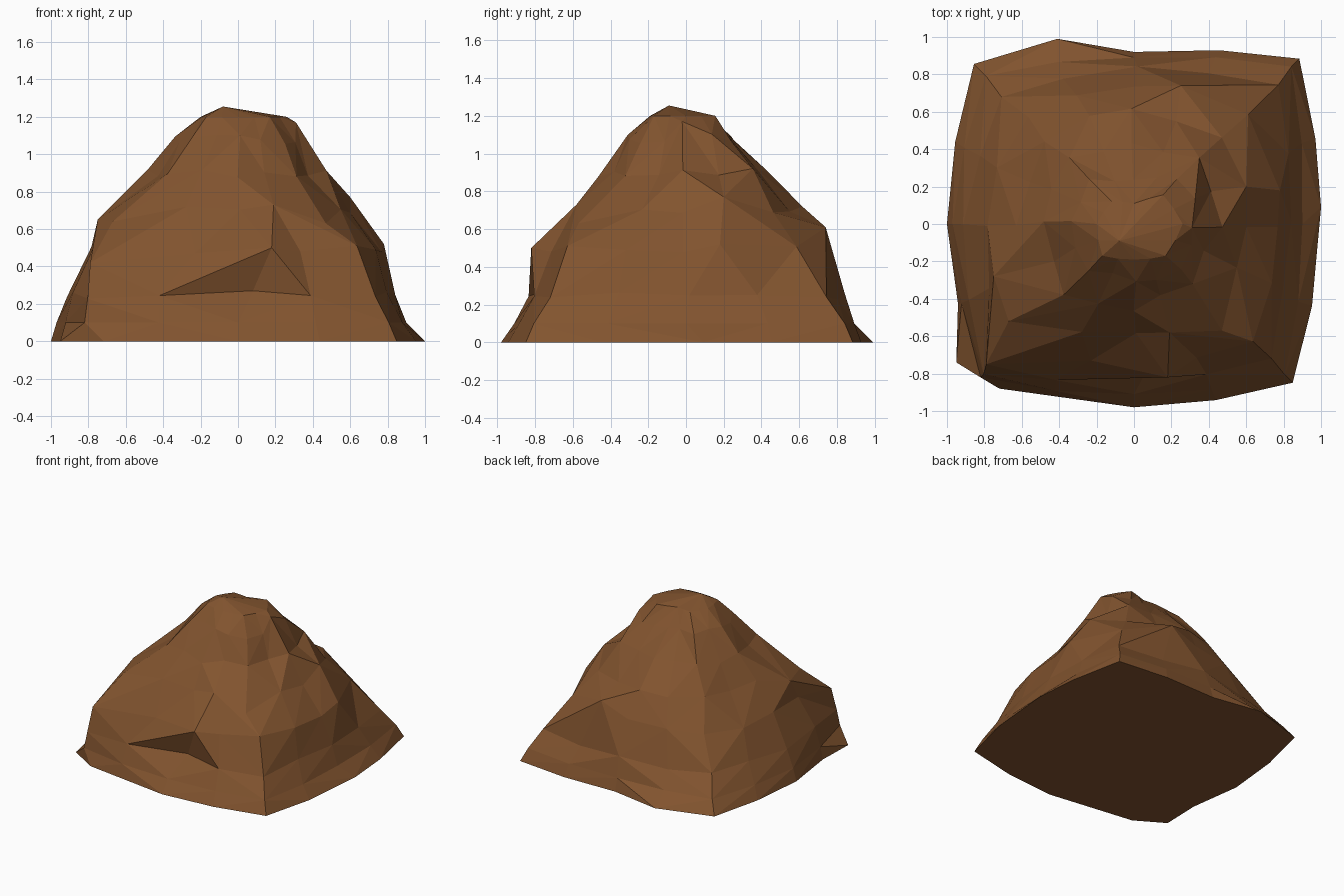
import bpy, bmesh, math, random
from mathutils import Vector

if "Cube" in bpy.data.objects:
    bpy.data.objects.remove(bpy.data.objects["Cube"])

random.seed(11)
LEVELS = [0, .1, .25, .5, .7, .9, 1.08, 1.2]
# slope profiles: distance from the centre at each level, every 45 degrees from +x
PROFILES = [
    [1.00, .90, .84, .79, .60, .46, .38, .26],   # right
    [1.25, 1.19, 1.07, .86, .67, .49, .34, .22],  # back right
    [.92, .89, .82, .73, .62, .42, .23, .11],    # back
    [1.21, 1.12, 1.00, .84, .66, .49, .31, .17],  # back left
    [1.00, .97, .92, .80, .64, .49, .34, .20],   # left
    [1.17, 1.16, 1.13, 1.00, .79, .52, .36, .24],  # front left
    [.98, .91, .83, .73, .60, .44, .30, .19],    # front
    [1.20, 1.14, 1.05, .89, .66, .43, .34, .24],  # front right
]
# crags: nearest mesh corner is pulled out to each of these spots
CRAGS = [(-.95, -.74, 0), (-.72, -.88, 0), (-.41, .99, 0), (1.0, .09, 0),
         (.18, -.82, .50), (.19, -.58, .73), (-.23, -.73, .47), (.08, -.76, .27),
         (-.79, -.75, .42), (-.67, -.52, .64), (-.75, -.28, .65), (.47, -.57, .63),
         (.60, .20, .77), (.78, .18, .52), (.25, .74, .61), (.31, -.02, 1.17)]


def corner(i, k):
    a = math.radians(45 * i)
    r = PROFILES[i % 8][k]
    return Vector((r * math.cos(a), r * math.sin(a), LEVELS[k]))


bm = bmesh.new()

# contour rings, with a jittered corner between each pair of profiles
rings = []
for k in range(len(LEVELS)):
    ring = []
    for i in range(8):
        mid = (corner(i, k) + corner(i + 1, k)) / 2
        mid.x *= 1.03
        mid.y *= 1.03
        for p in (corner(i, k), mid):
            if 1 < k < 7:
                s = random.uniform(.98, 1.02)
                p = Vector((p.x * s + random.uniform(-.02, .02),
                            p.y * s + random.uniform(-.02, .02),
                            p.z + random.uniform(-.025, .025)))
            ring.append(bm.verts.new(p))
    rings.append(ring)
peak = bm.verts.new((-.08, -.09, 1.255))

# pull the crags
free = [v for r in rings[:-1] for v in r]
for c in CRAGS:
    c = Vector(c)
    pool = [v for v in free if (v.co.z < .01) == (c.z < .01)]
    v = min(pool, key=lambda q: (q.co - c).length)
    if (v.co - c).length < (.22 if c.z else .35):
        v.co = c
        free.remove(v)

# rock skin, split mostly along the more protruding diagonal
n = 16
for lo, hi in zip(rings, rings[1:]):
    for i in range(n):
        a, b, c, d = lo[i], lo[(i + 1) % n], hi[(i + 1) % n], hi[i]
        out = ((a.co + c.co) / 2).length > ((b.co + d.co) / 2).length
        if random.random() < .1:
            out = not out
        for f in (((a, b, c), (a, c, d)) if out else ((a, b, d), (b, c, d))):
            bm.faces.new(f)
for i in range(n):
    bm.faces.new((rings[-1][i], rings[-1][(i + 1) % n], peak))
bm.faces.new(rings[0][::-1])   # flat underside
bmesh.ops.recalc_face_normals(bm, faces=bm.faces)

mesh = bpy.data.meshes.new("rock_mound")
bm.to_mesh(mesh)
bm.free()
rock = bpy.data.objects.new("rock_mound", mesh)
bpy.context.collection.objects.link(rock)

brown = bpy.data.materials.new("brown rock")
brown.diffuse_color = (.222, .088, .028, 1)
brown.use_nodes = True
brown.node_tree.nodes["Principled BSDF"].inputs["Base Color"].default_value = brown.diffuse_color
mesh.materials.append(brown)
